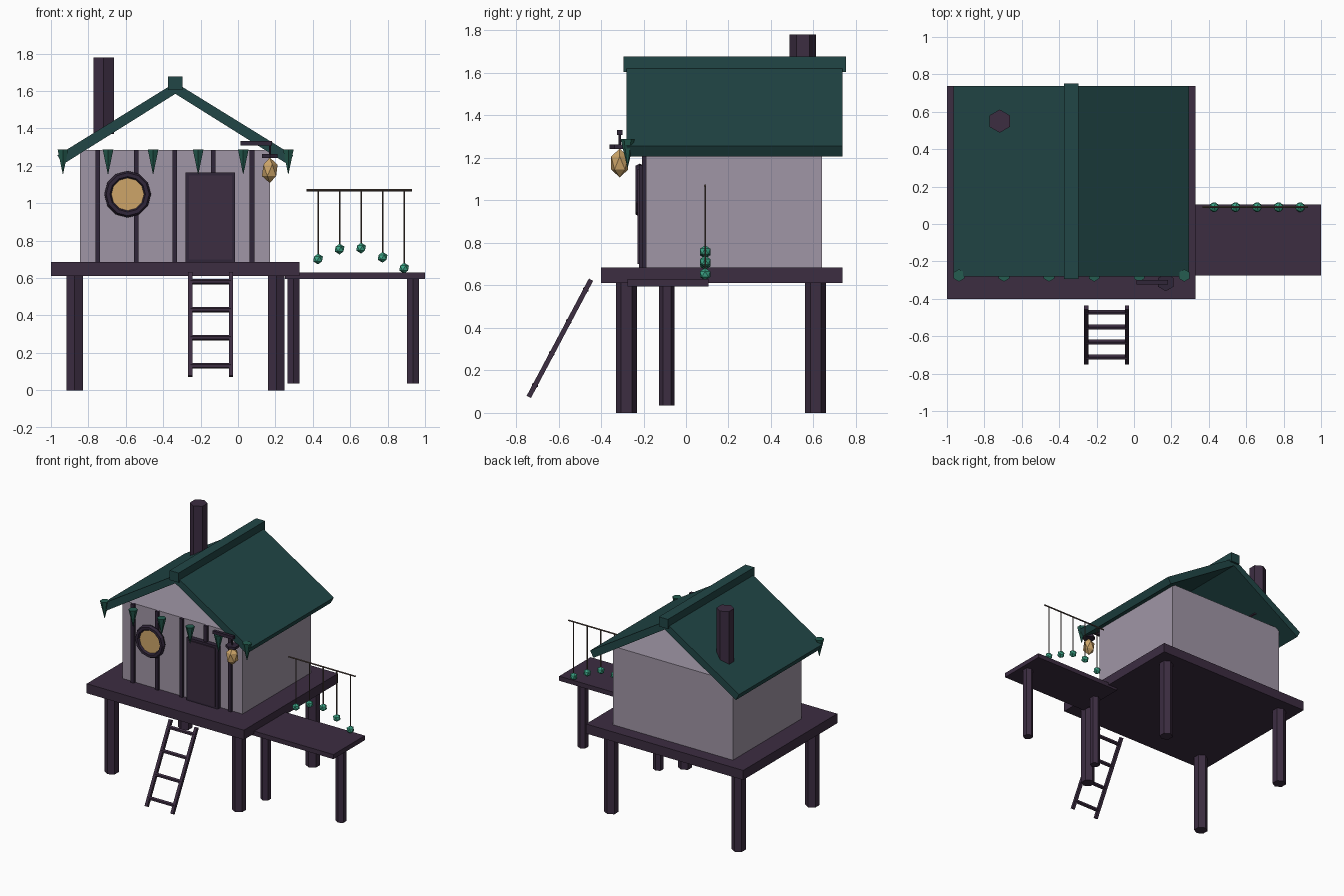
import bpy, bmesh, math
from mathutils import Vector, Matrix

if "Cube" in bpy.data.objects:
    bpy.data.objects.remove(bpy.data.objects["Cube"], do_unlink=True)


def material(name, r, g, b):
    m = bpy.data.materials.new(name)
    m.use_nodes = True
    m.diffuse_color = (r, g, b, 1)
    m.node_tree.nodes["Principled BSDF"].inputs["Base Color"].default_value = (r, g, b, 1)
    return m


WOOD = material("dark purple wood", .045, .026, .053)
TRIM = material("darker trim wood", .030, .019, .040)
WALL = material("pale lilac plaster", .352, .305, .381)
ROOF = material("deep teal roof", .015, .061, .061)
FLAG = material("green bunting", .018, .107, .080)
GLOW = material("warm amber", .610, .376, .141)
CHARM = material("bright jade", .045, .376, .242)
CORD = material("brown cord", .120, .085, .070)


def finish(name, bm, mat):
    bmesh.ops.recalc_face_normals(bm, faces=bm.faces)
    mesh = bpy.data.meshes.new(name)
    bm.to_mesh(mesh)
    bm.free()
    mesh.materials.append(mat)
    ob = bpy.data.objects.new(name, mesh)
    bpy.context.collection.objects.link(ob)
    return ob


def box(name, mat, x, y, z):
    """Box from (min, max) ranges."""
    bm = bmesh.new()
    bmesh.ops.create_cube(bm, size=1)
    for v in bm.verts:
        v.co = [lo + (c + .5) * (hi - lo) for c, (lo, hi) in zip(v.co, (x, y, z))]
    return finish(name, bm, mat)


def rod(name, mat, a, b, r1, r2=None, sides=6, turn=0.0):
    """Prism or cone between two points."""
    a, b = Vector(a), Vector(b)
    bm = bmesh.new()
    bmesh.ops.create_cone(bm, cap_ends=True, segments=sides, radius1=r1,
                          radius2=r1 if r2 is None else r2, depth=(b - a).length)
    rot = (b - a).to_track_quat('Z', 'Y').to_matrix().to_4x4()
    bm.transform(Matrix.Translation((a + b) / 2) @ rot @ Matrix.Rotation(turn, 4, 'Z'))
    return finish(name, bm, mat)


def gem(name, mat, center, r, stretch=1.0):
    bm = bmesh.new()
    bmesh.ops.create_icosphere(bm, subdivisions=1, radius=r)
    bm.transform(Matrix.Translation(center) @ Matrix.Diagonal((1, 1, stretch, 1)))
    return finish(name, bm, mat)


def post(name, x, y, z0, z1, r):
    """Hexagonal post with corners pointing along y."""
    ob = rod(name, WOOD, (x, y, z0), (x, y, z1), r)
    ys = [v.co.y for v in ob.data.vertices]
    if max(ys) - min(ys) < 1.9 * r:
        ob.data.transform(Matrix.Translation((x, y, 0)) @ Matrix.Rotation(math.pi / 6, 4, 'Z')
                          @ Matrix.Translation((-x, -y, 0)))
    return ob


# Platforms and stilts
box("main_platform", WOOD, (-1, .33), (-.4, .737), (.612, .685))
box("side_platform", WOOD, (.25, 1), (-.275, .105), (.595, .63))
for side, x in (("right", -.873), ("left", .205)):
    for end, y in (("front", -.28), ("back", .61)):
        post(f"{end}_{side}_stilt", x, y, 0, .62, .05)
for label, x in (("inner", .297), ("outer", .935)):
    post(f"side_platform_{label}_stilt", x, -.09, .035, .6, .037)

# House body
box("house_walls", WALL, (-.845, .17), (-.188, .64), (.68, 1.285))
for i in range(5):
    x = -.75 + i * .206
    box(f"wall_batten_{i + 1}", TRIM, (x - .013, x + .013), (-.207, -.18), (.685, 1.285))

# Door with a raised panel
box("door_frame", TRIM, (-.28, -.015), (-.222, -.18), (.685, 1.165))
box("door_panel", WOOD, (-.262, -.033), (-.229, -.2), (.7, 1.148))

# Round window
WIN_X, WIN_Z = -.59, 1.048
rod("window_glass", GLOW, (WIN_X, -.18, WIN_Z), (WIN_X, -.222, WIN_Z), .1, sides=16)
bm = bmesh.new()
SEG = 12
rings = []
for i in range(SEG):
    ang = math.tau * i / SEG
    ring = []
    for j in range(6):
        t = math.tau * j / 6
        rad = .105 + .02 * math.cos(t)
        ring.append(bm.verts.new((WIN_X + rad * math.cos(ang), -.218 + .022 * math.sin(t),
                                  WIN_Z + rad * math.sin(ang))))
    rings.append(ring)
for i in range(SEG):
    p, q = rings[i], rings[(i + 1) % SEG]
    for j in range(6):
        k = (j + 1) % 6
        bm.faces.new((p[j], p[k], q[k], q[j]))
finish("window_frame", bm, TRIM)

# Roof: two sloping slabs, ridge beam, chimney
RIDGE_X = -.335
for side, s in (("right", -1), ("left", 1)):
    bm = bmesh.new()
    profile = [(0, 1.585), (.603, 1.207), (.63, 1.256), (0, 1.645)]
    face = bm.faces.new([bm.verts.new((RIDGE_X + s * x, -.28, z)) for x, z in profile])
    ext = bmesh.ops.extrude_face_region(bm, geom=[face])
    moved = [g for g in ext["geom"] if isinstance(g, bmesh.types.BMVert)]
    bmesh.ops.translate(bm, vec=(0, 1.017, 0), verts=moved)
    finish(f"{side}_roof_slab", bm, ROOF)
box("ridge_beam", ROOF, (RIDGE_X - .038, RIDGE_X + .038), (-.293, .752), (1.605, 1.678))
post("chimney", -.718, .55, 1.37, 1.78, .062)

# Bunting along the front eave
for i in range(6):
    x = -.936 + i * .241
    rod(f"bunting_{i + 1}", FLAG, (x, -.275, 1.155), (x, -.275, 1.288), .001, .033)

# Lantern on its bracket
LX, LY = .17, -.312
box("lantern_arm", TRIM, (.013, .183), (LY - .012, LY + .012), (1.308, 1.332))
rod("lantern_hook", TRIM, (LX, LY, 1.25), (LX, LY, 1.32), .006)
rod("lantern_cap", TRIM, (LX, LY, 1.243), (LX, LY, 1.262), .047)
gem("lantern_glass", GLOW, (LX, LY, 1.176), .047, 1.45)

# Ladder
foot, head = Vector((0, -.74, .075)), Vector((0, -.447, .627))
for side, x in (("right", -.255), ("left", -.037)):
    off = Vector((x, 0, 0))
    rod(f"ladder_{side}_rail", WOOD, foot + off, head + off, .016, sides=4, turn=math.pi / 4)
for i in range(4):
    p = foot.lerp(head, .1 + i * .272)
    rod(f"ladder_rung_{i + 1}", WOOD, p + Vector((-.255, 0, 0)), p + Vector((-.037, 0, 0)), .015)

# Hanging charms beside the house
CY = .09
rod("charm_bar", CORD, (.365, CY, 1.07), (.93, CY, 1.07), .006)
for i, z in enumerate((.702, .755, .76, .711, .653)):
    x = .428 + i * .115
    rod(f"charm_cord_{i + 1}", CORD, (x, CY, z), (x, CY, 1.07), .004, sides=5)
    gem(f"charm_{i + 1}", CHARM, (x, CY, z), .029)
